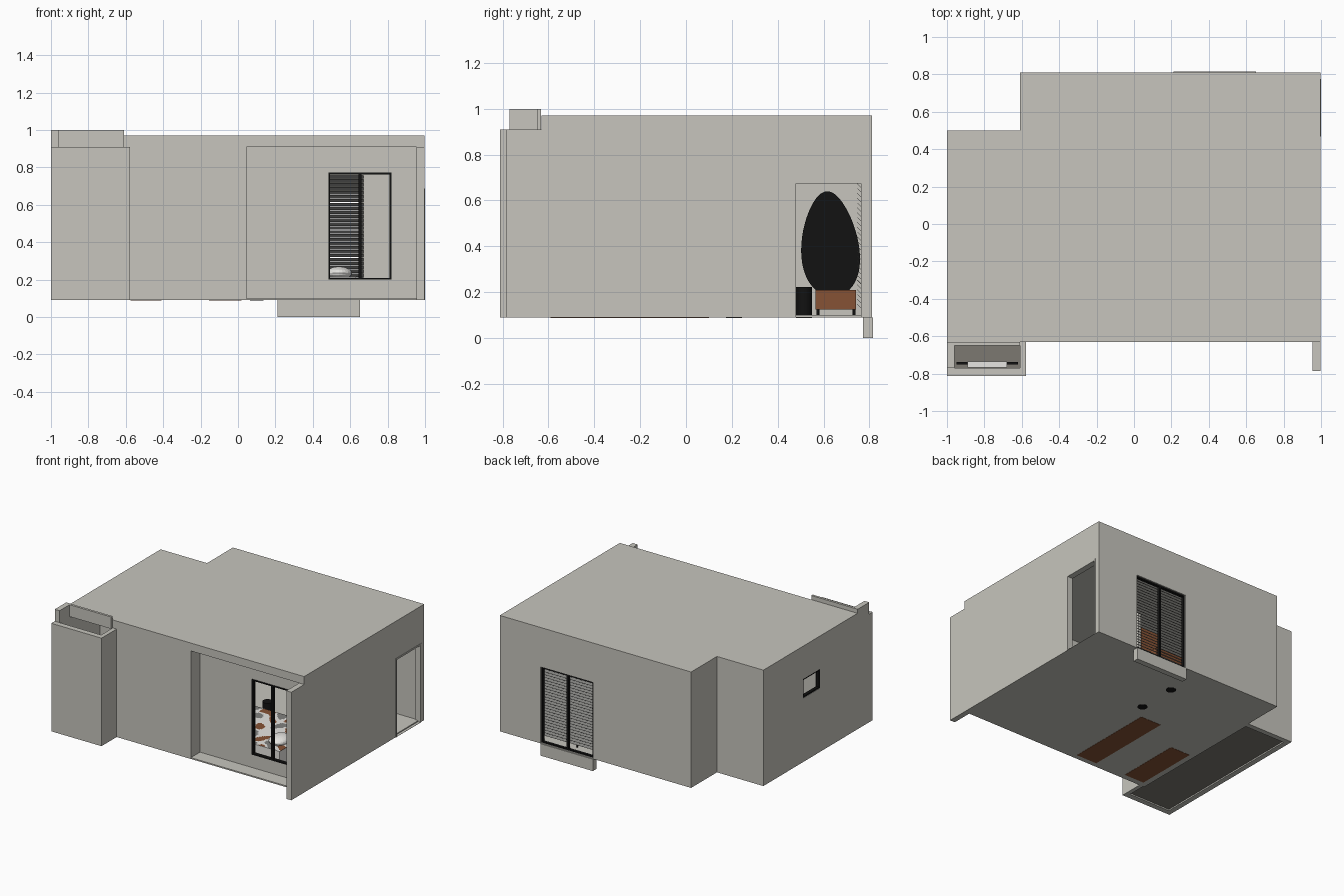
import bpy, bmesh, math
from mathutils import Matrix

if "Cube" in bpy.data.objects:
    bpy.data.objects.remove(bpy.data.objects["Cube"])


def mat(name, r, g, b):
    m = bpy.data.materials.new(name)
    m.diffuse_color = (r, g, b, 1)
    m.use_nodes = True
    m.node_tree.nodes["Principled BSDF"].inputs["Base Color"].default_value = m.diffuse_color
    return m


PLASTER = mat("warm_grey_plaster", .57, .56, .51)
TAUPE = mat("taupe_floor", .20, .19, .165)
BLACK = mat("black", .006, .006, .006)
RUST = mat("rust_brown", .24, .085, .035)
WHITE = mat("white", .8, .79, .76)
GREY = mat("mid_grey", .22, .22, .21)


def finish(name, bm, *mats):
    bmesh.ops.recalc_face_normals(bm, faces=bm.faces)
    me = bpy.data.meshes.new(name)
    bm.to_mesh(me)
    bm.free()
    ob = bpy.data.objects.new(name, me)
    bpy.context.collection.objects.link(ob)
    for m in mats:
        me.materials.append(m)
    return ob


def add_box(bm, x0, x1, y0, y1, z0, z1):
    M = Matrix.Translation(((x0 + x1) / 2, (y0 + y1) / 2, (z0 + z1) / 2)) @ \
        Matrix.Diagonal((x1 - x0, y1 - y0, z1 - z0, 1))
    return bmesh.ops.create_cube(bm, size=1, matrix=M)["verts"]


def box(name, m, *b):
    bm = bmesh.new()
    add_box(bm, *b)
    return finish(name, bm, m)


def slab(name, m, pts, z0, z1):
    bm = bmesh.new()
    f = bm.faces.new([bm.verts.new((x, y, z0)) for x, y in pts])
    g = bmesh.ops.extrude_face_region(bm, geom=[f])["geom"]
    bmesh.ops.translate(bm, vec=(0, 0, z1 - z0),
                        verts=[v for v in g if isinstance(v, bmesh.types.BMVert)])
    return finish(name, bm, m)


def holed_wall(name, m, axis, outer, hole, p0, p1):
    """Ring wall: rects are (a0, a1, z0, z1); p0..p1 is its thickness along the axis."""
    bm = bmesh.new()

    def ring(r, p):
        a0, a1, z0, z1 = r
        return [bm.verts.new((p, a, z) if axis == 'x' else (a, p, z))
                for a, z in ((a0, z0), (a1, z0), (a1, z1), (a0, z1))]
    o0, i0, o1, i1 = ring(outer, p0), ring(hole, p0), ring(outer, p1), ring(hole, p1)
    for k in range(4):
        j = (k + 1) % 4
        for a, b in ((o0, i0), (o1, i1), (o0, o1), (i0, i1)):
            bm.faces.new((a[k], a[j], b[j], b[k]))
    return finish(name, bm, m)


def window(name, axis, r, p0, p1, t, mullion=None, mt=.012):
    a0, a1, z0, z1 = r
    holed_wall(name + "_frame", BLACK, axis, r, (a0 + t, a1 - t, z0 + t, z1 - t), p0, p1)
    if mullion is not None:
        s = (mullion - mt / 2, mullion + mt / 2)
        b = (*s, p0, p1) if axis == 'y' else (p0, p1, *s)
        box(name + "_mullion", BLACK, *b, z0 + t, z1 - t)


def cylinder(name, m, x, y, z0, z1, r):
    bm = bmesh.new()
    bmesh.ops.create_cone(bm, cap_ends=True, segments=32, radius1=r, radius2=r, depth=z1 - z0,
                          matrix=Matrix.Translation((x, y, (z0 + z1) / 2)))
    return finish(name, bm, m)


B, T = .09, .91   # wall bottom, ceiling height

# Roof and floors
slab("roof", PLASTER, [(-1, -.63), (.997, -.63), (.997, .81), (-.61, .81), (-.61, .5), (-1, .5)], T, .97)
slab("main_floor", PLASTER, [(-.60, -.63), (.98, -.63), (.98, .79), (-.59, .79), (-.60, .47)], B, .10)
box("bath_floor", TAUPE, -.98, -.60, -.79, .48, .10, .106)

# Outer walls
DOOR = (.48, .762, B + .002, .675)
BACKWIN = (.216, .654, B + .004, .67)
BATHWIN = (-.18, .027, .575, .72)
FRONTWIN = (.483, .82, .2, .772)
holed_wall("right_wall", PLASTER, 'x', (-.63, .81, B, T), DOOR, .955, .997)
box("right_fin", PLASTER, .955, .997, -.785, -.63, B, T)
holed_wall("back_wall", PLASTER, 'y', (-.61, .955, B, T), BACKWIN, .77, .81)
box("notch_side_wall", PLASTER, -.61, -.57, .5, .77, B, T)
box("notch_back_wall", PLASTER, -.96, -.57, .46, .5, B, T)
holed_wall("left_wall", PLASTER, 'x', (-.77, .5, B, T), BATHWIN, -1, -.96)
box("front_wall", PLASTER, -.58, .045, -.63, -.59, B, T)
holed_wall("recessed_window_wall", PLASTER, 'y', (.045, .955, .10, T), FRONTWIN, -.52, -.48)

# Open shaft on the left of the front, with its low parapet
box("shaft_front_wall", PLASTER, -1, -.578, -.812, -.77, B, T)
box("shaft_right_wall", PLASTER, -.61, -.578, -.77, -.63, B, T)
box("parapet_left", PLASTER, -1, -.96, -.77, -.65, T, 1)
box("parapet_back", PLASTER, -1, -.61, -.65, -.632, T, 1)
box("shaft_rail", BLACK, -.95, -.62, -.75, -.738, .5, .52)
box("shaft_shelf", WHITE, -.89, -.68, -.768, -.735, .515, .53)

# Inner walls
box("bedroom_wall", PLASTER, .02, .045, -.59, .1, .10, T)
holed_wall("bath_wall", PLASTER, 'x', (-.63, .46, B, T), (.2, .42, B + .01, .67), -.62, -.58)
box("bath_partition", PLASTER, -.96, -.62, -.283, -.273, .106, T)

# Windows, door trim and outer sill
window("front_window", 'y', FRONTWIN, -.525, -.50, .009, .653, .016)
window("back_window", 'y', BACKWIN, .78, .80, .01, .435, .016)
window("bath_window", 'x', BATHWIN, -.998, -.975, .01)
holed_wall("door_trim", PLASTER, 'x', (.468, .774, B, .687), DOOR, .99, 1)
box("back_sill", PLASTER, .212, .652, .772, .815, 0, B)

# Slatted blind behind the back window
bm = bmesh.new()
for i in range(32):
    vs = add_box(bm, .2, .672, -.012, .012, -.0008, .0008)
    bmesh.ops.rotate(bm, verts=vs, cent=(0, 0, 0), matrix=Matrix.Rotation(math.radians(-45), 3, 'X'))
    bmesh.ops.translate(bm, verts=vs, vec=(0, .755, .14 + i * .021))
finish("blind_slats", bm, GREY)
box("blind_headrail", GREY, .2, .672, .742, .768, .80, .83)

# Bed with a patchy cover and a pillow
box("bed_base", WHITE, .06, .63, -.4, .1, .10, .215)
bm = bmesh.new()
bmesh.ops.create_grid(bm, x_segments=60, y_segments=60, size=.5,
                      matrix=Matrix.Translation((.345, -.15, .219)) @ Matrix.Diagonal((.58, .51, 1, 1)))
for f in bm.faces:
    c = f.calc_center_median()
    v = math.sin(31 * c.x + 2 * math.sin(17 * c.y)) + math.sin(35 * c.y + 2 * math.sin(23 * c.x))
    f.material_index = 1 if v > .6 else 2 if v < -.6 else 0
finish("bed_cover", bm, WHITE, RUST, GREY)
bm = bmesh.new()
for y in (-.27, -.03):
    bmesh.ops.create_uvsphere(bm, u_segments=24, v_segments=12, radius=1,
                              matrix=Matrix.Translation((.54, y, .235)) @ Matrix.Diagonal((.07, .09, .035, 1)))
finish("pillows", bm, WHITE)

# Cabinets, stools and bench standing on the floor
box("wardrobe", RUST, -.155, .018, -.59, .1, .0885, .8)
box("kitchen_cabinet", RUST, -.575, -.41, -.585, -.09, .0885, .4)
box("kitchen_worktop", BLACK, -.578, -.405, -.588, -.085, .4, .415)
for i, y in enumerate((.21, .515)):
    cylinder(f"round_stool_{i + 1}", BLACK, .1, y, .0885, .222, .035)
box("bench_seat", RUST, .12, .42, .565, .742, .125, .21)
for i, (x, y) in enumerate(((.14, .575), (.40, .575), (.14, .733), (.40, .733))):
    cylinder(f"bench_leg_{i + 1}", BLACK, x, y, .10, .125, .006)

# Egg-shaped black wall piece facing the door
bm = bmesh.new()
ring = []
for k in range(48):
    a = 2 * math.pi * k / 48
    s = math.sin(a)
    ring.append(bm.verts.new((-.565, .628 + .012 * -s + .125 * math.cos(a) * (1 - .22 * s), .41 + .23 * s)))
f = bm.faces.new(ring)
g = bmesh.ops.extrude_face_region(bm, geom=[f])["geom"]
bmesh.ops.translate(bm, vec=(.02, 0, 0), verts=[v for v in g if isinstance(v, bmesh.types.BMVert)])
finish("egg_wall_panel", bm, BLACK)

# Bathroom basin
cylinder("bath_basin", WHITE, -.85, -.1, .106, .25, .06)
